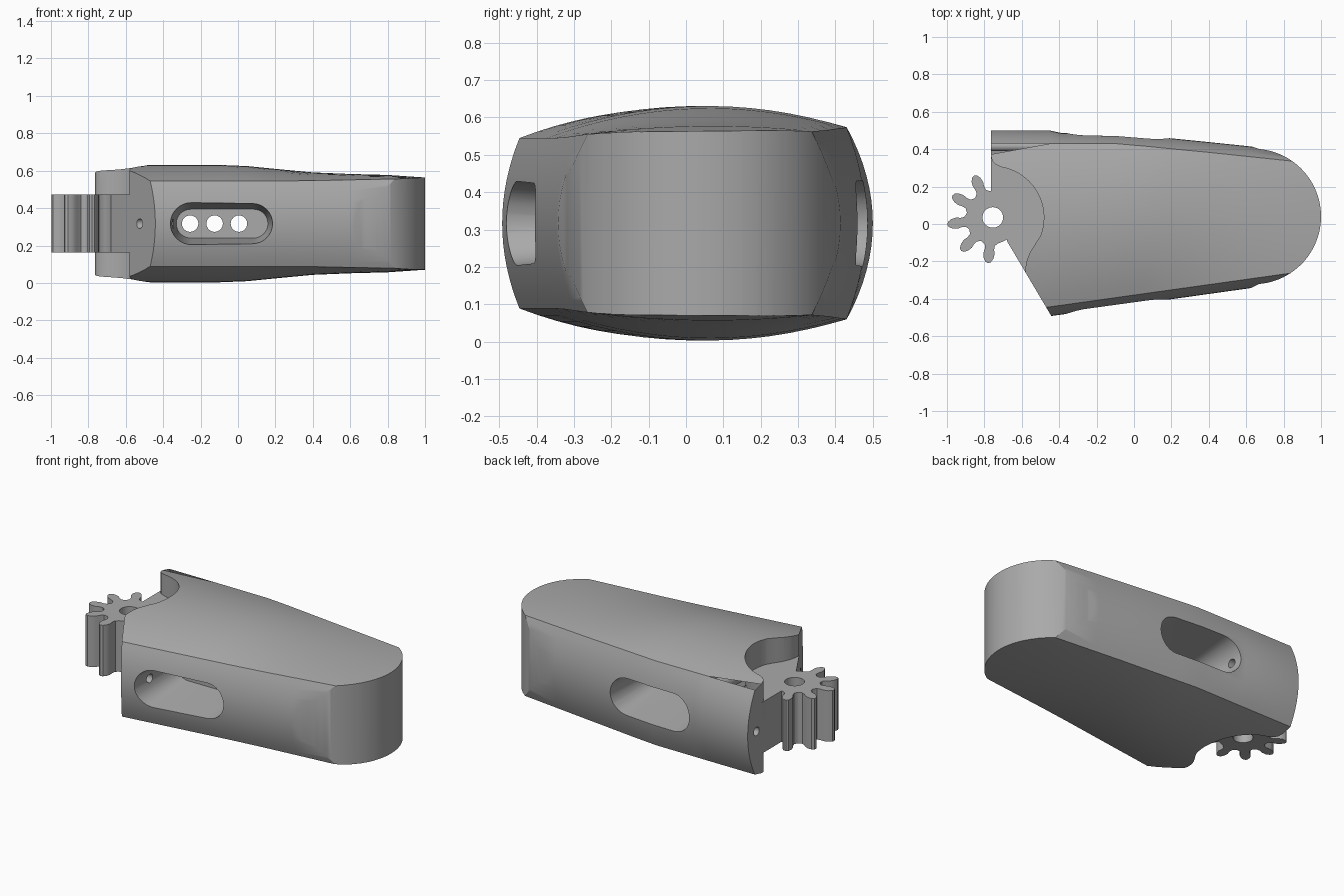
import bpy, bmesh, math
from mathutils import Vector

if "Cube" in bpy.data.objects:
    bpy.data.objects.remove(bpy.data.objects["Cube"])

MID = 0.317                      # height of the horizontal symmetry plane
GEAR = Vector((-0.755, 0.035))   # knuckle axis
WEB = 0.155                      # half thickness of the gear

grey = bpy.data.materials.new("plain grey")
grey.use_nodes = True
grey.diffuse_color = (0.4, 0.4, 0.4, 1)
grey.node_tree.nodes["Principled BSDF"].inputs["Base Color"].default_value = (0.4, 0.4, 0.4, 1)


def loft(name, rings):
    """Closed solid through rings of equal point count."""
    bm = bmesh.new()
    loops = [[bm.verts.new(p) for p in ring] for ring in rings]
    n = len(loops[0])
    for a, b in zip(loops, loops[1:]):
        for i in range(n):
            j = (i + 1) % n
            bm.faces.new((a[i], a[j], b[j], b[i]))
    bm.faces.new(loops[0])
    bm.faces.new(loops[-1])
    bmesh.ops.recalc_face_normals(bm, faces=bm.faces)
    mesh = bpy.data.meshes.new(name)
    bm.to_mesh(mesh)
    bm.free()
    mesh.materials.append(grey)
    obj = bpy.data.objects.new(name, mesh)
    bpy.context.collection.objects.link(obj)
    return obj


def prism(name, outline, z0, z1):
    return loft(name, [[(x, y, z) for x, y in outline] for z in (z0, z1)])


def rod(name, start, axis, length, radius, n=32):
    """Cylinder along one of the main axes."""
    u, v = [Vector(e) for e in ((1, 0, 0), (0, 1, 0), (0, 0, 1)) if Vector(e).dot(axis) == 0]
    ends = (Vector(start), Vector(start) + Vector(axis) * length)
    angles = [math.tau * i / n for i in range(n)]
    return loft(name, [[c + radius * (math.cos(a) * u + math.sin(a) * v) for a in angles] for c in ends])


def arc(cx, cy, r, a0, a1, n):
    angles = [math.radians(a0 + (a1 - a0) * i / n) for i in range(n + 1)]
    return [(cx + r * math.cos(a), cy + r * math.sin(a)) for a in angles]


def combine(obj, tool, operation="DIFFERENCE"):
    mod = obj.modifiers.new("shape", "BOOLEAN")
    mod.operation, mod.object, mod.solver = operation, tool, "EXACT"
    bpy.context.view_layer.objects.active = obj
    bpy.ops.object.modifier_apply(modifier=mod.name)
    bpy.data.objects.remove(tool)


def section(x, back, back_bulge, crown, back_h, front_h, n=16):
    """Barrel cross-section: domed top and bottom, bulging sides."""
    front = -0.38 + 0.14 * x
    front_bulge = 0.05
    ring = []
    for i in range(n):                                   # top dome, front to back
        t = i / n
        h = front_h + (back_h - front_h) * t
        h += (crown - (front_h + back_h) / 2) * 4 * t * (1 - t)
        ring.append((x, front + (back - front) * t, MID + h))
    for i in range(n):                                   # back side, downward
        s = 1 - 2 * i / n
        ring.append((x, back + (back_bulge - back) * (1 - s * s), MID + back_h * s))
    for i in range(n):                                   # bottom dome, mirrored
        t = 1 - i / n
        h = front_h + (back_h - front_h) * t
        h += (crown - (front_h + back_h) / 2) * 4 * t * (1 - t)
        ring.append((x, front + (back - front) * t, MID - h))
    for i in range(n):                                   # front side, upward
        s = 2 * i / n - 1
        ring.append((x, front - front_bulge * (1 - s * s), MID + front_h * s))
    return ring


# Barrel shaped shell: x, back corner, back bulge, crown, corner heights
stations = [
    (-0.85, 0.43, 0.5, 0.308, 0.257, 0.228),
    (-0.45, 0.43, 0.5, 0.313, 0.257, 0.228),
    (-0.39, 0.43, 0.487, 0.313, 0.257, 0.228),
    (-0.1, 0.43, 0.481, 0.313, 0.256, 0.228),
    (0.05, 0.417, 0.469, 0.307, 0.255, 0.228),
    (0.2, 0.402, 0.458, 0.292, 0.253, 0.228),
    (0.4, 0.383, 0.438, 0.273, 0.25, 0.23),
    (0.6, 0.362, 0.417, 0.265, 0.248, 0.234),
    (0.8, 0.341, 0.396, 0.26, 0.246, 0.238),
    (1.05, 0.315, 0.37, 0.243, 0.243, 0.24),
]
body = loft("finger_body", [section(*s) for s in stations])

# Plan outline: round tip, slanted front end, square back wing
outline = [(-0.765, 0.6), (0.1, 0.6)] + arc(0.638, 0.04, 0.362, 85, -85, 48)
outline += [(0.1, -0.6), (-0.378, -0.6), (-0.68, -0.09), (-0.68, 0.09), (-0.765, 0.15)]
combine(body, prism("outline_tool", outline, -0.2, 0.9), "INTERSECT")

# Clearance pockets above and below the gear
pocket = [(-1, 0.37), (-0.765, 0.365), (-0.757, 0.335), (-0.74, 0.318)]
pocket += arc(GEAR.x, GEAR.y, 0.273, 80, -22, 24)
pocket += [(-0.53, -0.11), (-0.555, -0.15), (-0.572, -0.19), (-0.58, -0.23), (-0.58, -0.262), (-0.7, -0.4), (-1, -0.4)]
for side in (-1, 1):
    combine(body, prism("pocket_tool", pocket, MID + side * WEB, MID + side * 0.6))


# Tapered slots on both sides
def stadium(y, half_length, half_height):
    c = half_length - half_height
    pts = arc(c, 0, half_height, -90, 90, 16) + arc(-c, 0, half_height, 90, 270, 16)
    return [(-0.085 + px, y, MID + pz) for px, pz in pts]


for side in (-1, 1):
    combine(body, loft("slot_tool", [stadium(side * 0.6, 0.287, 0.128), stadium(side * 0.12, 0.245, 0.077)]))

# Cross holes between the slots, tendon holes to the knuckle end
for x in (-0.256, -0.125, 0.005):
    combine(body, rod("cross_hole_tool", (x, -0.3, MID), (0, 1, 0), 0.6, 0.044))
for y in (-0.35, 0.415):
    combine(body, rod("tendon_hole_tool", (-0.9, y, MID), (1, 0, 0), 0.65, 0.026, 20))

# Gear segment with rounded teeth around the knuckle axis
teeth = [(-0.042, 0.135), (-0.027, 0.15), (-0.025, 0.17), (-0.03, 0.195), (-0.026, 0.22), (-0.014, 0.24)]
teeth += [(0, 0.246)] + [(-w, r) for w, r in reversed(teeth)]
gear_outline = []
for k in range(5):
    a = math.radians(114 + 37.5 * k)
    out, across = Vector((math.cos(a), math.sin(a))), Vector((-math.sin(a), math.cos(a)))
    gear_outline += [GEAR + out * r + across * w for w, r in teeth]
gear_outline += arc(GEAR.x, GEAR.y, 0.14, 288, 450, 24)
gear = prism("knuckle_gear", gear_outline, MID - WEB, MID + WEB)
combine(gear, rod("axle_hole_tool", (GEAR.x, GEAR.y, 0), (0, 0, 1), 0.7, 0.055))
combine(body, gear, "UNION")

bpy.ops.object.select_all(action="DESELECT")
body.select_set(True)
bpy.context.view_layer.objects.active = body
bpy.ops.object.shade_smooth_by_angle(angle=math.radians(28))
